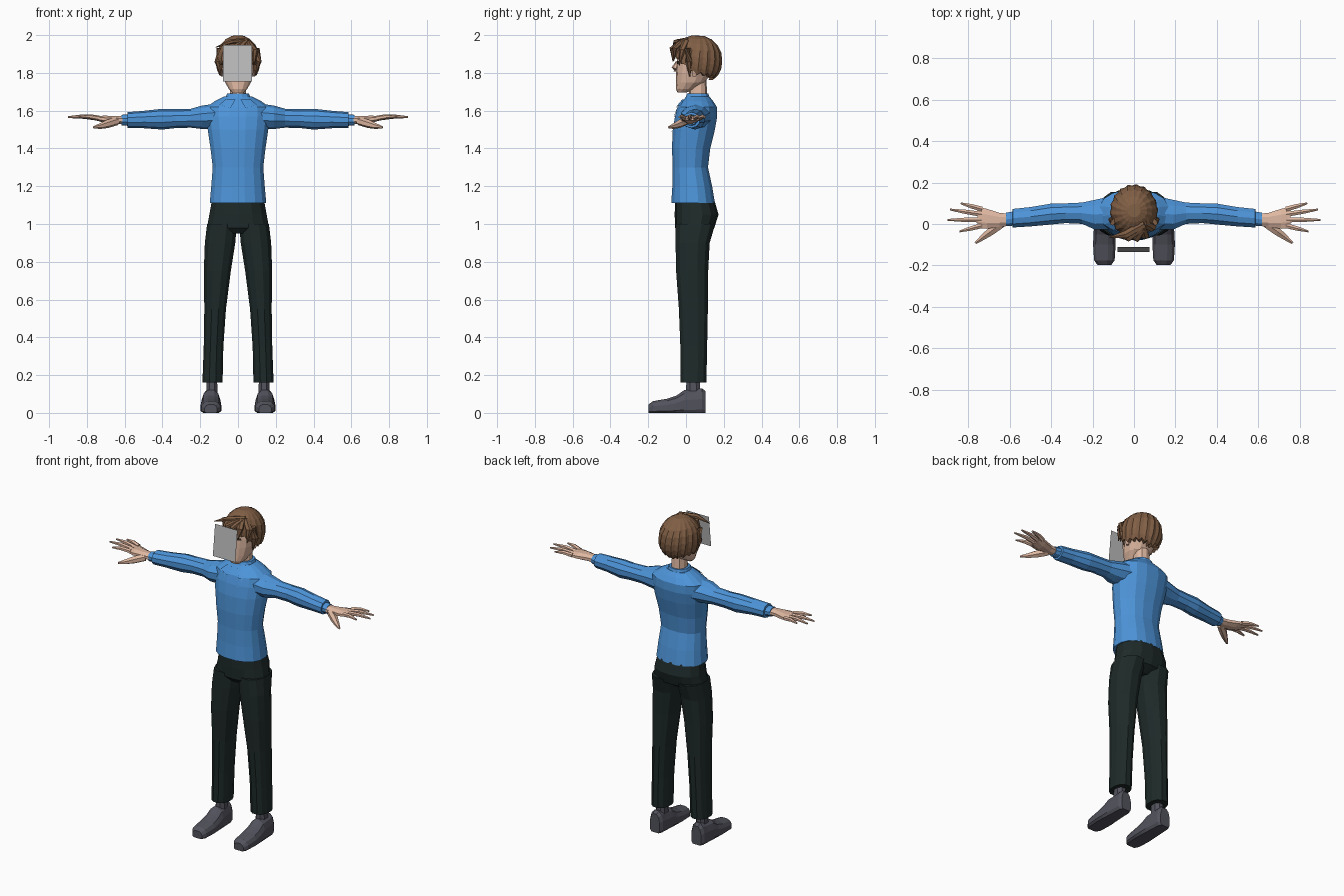
import bpy, bmesh
from math import sin, cos, pi, copysign, sqrt
from mathutils import Vector
from mathutils.bvhtree import BVHTree

cube = bpy.data.objects.get("Cube")
if cube:
    bpy.data.objects.remove(cube)


def material(name, rgb):
    m = bpy.data.materials.new(name)
    m.use_nodes = True
    color = (*rgb, 1)
    m.diffuse_color = color
    node = next(n for n in m.node_tree.nodes if n.type == 'BSDF_PRINCIPLED')
    node.inputs["Base Color"].default_value = color
    return m


SHIRT = material("shirt blue", (0.075, 0.30, 0.70))
PANTS = material("trouser black green", (0.013, 0.023, 0.022))
HAIR = material("hair brown", (0.22, 0.115, 0.06))
SKIN = material("skin", (0.74, 0.48, 0.36))
SHOE = material("shoe grey", (0.085, 0.085, 0.11))
PLATE = material("plate grey", (0.50, 0.50, 0.50))
DARK = material("eye dark", (0.03, 0.02, 0.015))


def finish(name, bm, mat, mirror=False):
    """Turn a bmesh into a named object, optionally mirrored across x."""
    me = bpy.data.meshes.new(name)
    bm.to_mesh(me)
    bm.free()
    me.materials.append(mat)
    ob = bpy.data.objects.new(name, me)
    bpy.context.collection.objects.link(ob)
    if mirror:
        ob.modifiers.new("Mirror", 'MIRROR')
    return ob


def ellipse(center, u, v, n=12, power=2.0):
    """Superellipse ring of n points spanned by the vectors u and v."""
    pts = []
    for i in range(n):
        a = 2 * pi * (i + 0.5) / n
        c, s = cos(a), sin(a)
        c, s = (copysign(abs(k) ** (2 / power), k) for k in (c, s))
        pts.append(Vector(center) + Vector(u) * c + Vector(v) * s)
    return pts


def bridge(bm, rings, caps=(True, True)):
    loops = [[bm.verts.new(p) for p in r] for r in rings]
    n = len(loops[0])
    faces = []
    for a, b in zip(loops, loops[1:]):
        for i in range(n):
            j = (i + 1) % n
            faces.append(bm.faces.new((a[i], a[j], b[j], b[i])))
    for loop, cap in ((loops[0], caps[0]), (loops[-1], caps[1])):
        if cap:
            faces.append(bm.faces.new(loop))
    bmesh.ops.recalc_face_normals(bm, faces=faces)


def stack(bm, rows, n=12, power=2.3):
    """Upright loft from rows of z, x min, x max, y front, y back."""
    bridge(bm, [ellipse(((a + b) / 2, (f + k) / 2, z), ((b - a) / 2, 0, 0),
                        (0, (k - f) / 2, 0), n, power)
                for z, a, b, f, k in rows])


def tube(bm, path, radii, n=6, flat=1.0):
    """Tapered limb along a path, flattened along its upward side."""
    pts = [Vector(p) for p in path]
    rings = []
    for i, p in enumerate(pts):
        d = (pts[min(i + 1, len(pts) - 1)] - pts[max(i - 1, 0)]).normalized()
        side = d.cross(Vector((0, 0, 1))).normalized()
        rings.append(ellipse(p, side * radii[i], side.cross(d) * radii[i] * flat, n))
    bridge(bm, rings)


def decal(bm, tree, quad, nu=6, nv=2, lift=0.005):
    """Thin patch laid on the front of a part; quad corners are (x, z)."""
    a, b, c, d = (Vector(q) for q in quad)
    grid = []
    for i in range(nu + 1):
        row = []
        for j in range(nv + 1):
            q = a.lerp(b, i / nu).lerp(d.lerp(c, i / nu), j / nv)
            p = Vector((q.x, -1, q.y))
            hit = tree.ray_cast(p, Vector((0, 1, 0)))[0] or tree.find_nearest(p)[0]
            row.append(bm.verts.new(hit - Vector((0, lift, 0))))
        grid.append(row)
    for r, s in zip(grid, grid[1:]):
        for j in range(nv):
            bm.faces.new((r[j], s[j], s[j + 1], r[j + 1]))


# Torso
bm = bmesh.new()
torso = [(1.11, .152, -.08, .155), (1.2, .144, -.074, .14), (1.3, .136, -.072, .118),
         (1.4, .148, -.076, .13), (1.5, .163, -.072, .155), (1.57, .172, -.06, .167),
         (1.62, .17, -.045, .165), (1.65, .125, -.02, .145), (1.675, .075, .0, .125)]
stack(bm, [(z, -w, w, f, k) for z, w, f, k in torso], 16)
chest = BVHTree.FromBMesh(bm)
finish("shirt_torso", bm, SHIRT)

# Neckline, collar flaps and front seam
bm = bmesh.new()
decal(bm, chest, [(.08, 1.645), (.0, 1.465), (.0, 1.485), (.066, 1.645)], 8)
decal(bm, chest, [(.012, 1.66), (.04, 1.615), (.1, 1.63), (.065, 1.66)], 4, 3, .009)
finish("shirt_collar_flaps", bm, SHIRT, True)
bm = bmesh.new()
decal(bm, chest, [(-.003, 1.23), (-.003, 1.12), (.003, 1.12), (.003, 1.23)], 4, 1, .003)
finish("shirt_seam", bm, SHIRT)
bm = bmesh.new()
stack(bm, [(1.64, -.08, .08, -.02, .135), (1.69, -.06, .06, .005, .12)])
finish("shirt_collar", bm, SHIRT)

# Sleeves with a narrower inner cuff
bm = bmesh.new()
sleeve = [(.1, .055, 1.57, .085, .07), (.19, .045, 1.565, .075, .062),
          (.25, .052, 1.56, .054, .05), (.33, .052, 1.558, .05, .05),
          (.4, .048, 1.555, .053, .055), (.5, .035, 1.553, .049, .046),
          (.585, .028, 1.55, .047, .042), (.586, .026, 1.55, .036, .03),
          (.617, .022, 1.55, .034, .028)]
bridge(bm, [ellipse((x, y, z), (0, r, 0), (0, 0, h), 10) for x, y, z, r, h in sleeve])
finish("sleeves", bm, SHIRT, True)

# Hands
bm = bmesh.new()
palm = [(.6, .02, 1.55, .031, .023), (.65, .02, 1.552, .037, .022),
        (.71, .025, 1.555, .052, .02), (.755, .032, 1.56, .055, .012)]
bridge(bm, [ellipse((x, y, z), (0, r, 0), (0, 0, h), 8) for x, y, z, r, h in palm])
for base, tip in ((.072, (.836, .1)), (.047, (.888, .07)),
                  (.02, (.9, .02)), (-.008, (.842, -.036))):
    start = Vector((.735, base, 1.56))
    end = Vector((*tip, 1.566))
    tube(bm, [start, start.lerp(end, .5) + Vector((0, 0, .006)), end], [.014, .012, .005])
tube(bm, [(.64, .0, 1.545), (.69, -.035, 1.53), (.73, -.065, 1.518), (.765, -.092, 1.512)],
     [.022, .022, .015, .006])
finish("hands", bm, SKIN, True)

# Trousers
bm = bmesh.new()
stack(bm, [(z, -w, w, f, k) for z, w, f, k in (
    (.95, .1, -.03, .1), (.98, .168, -.058, .15), (1.05, .155, -.06, .172),
    (1.12, .142, -.058, .152))], 14)
finish("trouser_hips", bm, PANTS)
bm = bmesh.new()
stack(bm, [(.16, .08, .19, -.03, .11), (.35, .076, .183, -.032, .114),
           (.55, .062, .18, -.04, .118), (.75, .036, .183, -.055, .12),
           (.9, .012, .178, -.058, .128), (1.0, .004, .166, -.058, .158)])
finish("trouser_legs", bm, PANTS, True)

# Ankles and shoes
bm = bmesh.new()
stack(bm, [(.09, .105, .172, -.005, .08), (.2, .11, .165, .002, .073)], 8)
finish("ankles", bm, SHOE, True)
bm = bmesh.new()
rings = []
for y, w, h in ((-.198, .034, .045), (-.175, .051, .062), (-.1, .056, .075), (-.05, .054, .092),
                (-.01, .051, .12), (.05, .047, .125), (.085, .045, .13), (.103, .034, .115)):
    ring = ellipse((.143, y, .35 * h), (w, 0, 0), (0, 0, .67 * h), 12, 2.4)
    for p in ring:
        p.z = max(p.z, 0)
    rings.append(ring)
bridge(bm, rings)
finish("shoes", bm, SHOE, True)

# Head, neck, nose and ears
bm = bmesh.new()
stack(bm, [(z, -w, w, f, k) for z, w, f, k in (
    (1.695, .03, -.045, .0), (1.715, .05, -.053, .05), (1.75, .07, -.052, .1),
    (1.8, .083, -.052, .135), (1.85, .089, -.05, .155), (1.92, .085, -.042, .16),
    (1.97, .05, .0, .11))], 14)
face = BVHTree.FromBMesh(bm)
finish("head", bm, SKIN)
bm = bmesh.new()
stack(bm, [(1.64, -.048, .048, .01, .115), (1.76, -.042, .042, .02, .108)], 10)
finish("neck", bm, SKIN)
bm = bmesh.new()
tube(bm, [(0, -.046, 1.86), (0, -.06, 1.825), (0, -.058, 1.808)], [.007, .017, .01], 6)
finish("nose", bm, SKIN)
bm = bmesh.new()
stack(bm, [(1.78, .078, .09, .035, .055), (1.82, .08, .103, .03, .068),
           (1.85, .08, .103, .03, .065)], 8)
finish("ears", bm, SKIN, True)

# Eyes, brows and mouth
bm = bmesh.new()
decal(bm, face, [(.02, 1.848), (.05, 1.848), (.048, 1.862), (.024, 1.862)], 3, 1, .003)
finish("eyes", bm, DARK, True)
bm = bmesh.new()
decal(bm, face, [(.015, 1.876), (.06, 1.88), (.055, 1.89), (.015, 1.886)], 4, 1, .004)
finish("brows", bm, HAIR, True)
bm = bmesh.new()
decal(bm, face, [(-.022, 1.755), (.022, 1.755), (.022, 1.759), (-.022, 1.759)], 4, 1, .002)
finish("mouth", bm, DARK)

# Hair cap: ridged strands swept down from the crown to a jagged hem
COLS = 36


def strand_point(col, t, inset=1.0):
    a = 2 * pi * col / COLS + .25 * (1 - t)
    front, odd = max(0, -sin(a)), col % 2
    hem = 1.757 + .03 * abs(cos(a)) + .13 * front ** 1.5 + .016 * odd
    z = 2.0 - (2.0 - hem) * (1 - cos(t * pi / 2)) ** .9
    u = abs(z - 1.87) / .131
    r = sqrt(max(0, 1 - u ** (2 if z > 1.87 else 2.6))) * (.97 if odd else 1.02) * inset
    return Vector((.115 * r * cos(a), .06 + .13 * r * sin(a), z))


bm = bmesh.new()
rows = [[strand_point(c, t) for c in range(COLS)] for t in (.1, .25, .4, .55, .7, .82, .92, 1)]
rows.append([strand_point(c, 1, .72) for c in range(COLS)])
bridge(bm, rows, (True, False))
finish("hair_cap", bm, HAIR)

# Loose locks: swept fringe, side tips and sideburns
bm = bmesh.new()
locks = [((.05, -.0, 1.975), (-.04, -.05, 1.965), (-.118, -.065, 1.935)),
         ((.03, -.02, 1.97), (-.03, -.066, 1.93), (-.06, -.066, 1.865)),
         ((.04, -.02, 1.97), (.01, -.07, 1.93), (-.015, -.068, 1.86)),
         ((.04, -.02, 1.97), (.055, -.06, 1.93), (.045, -.064, 1.865)),
         ((.05, -.0, 1.97), (.092, -.02, 1.92), (.085, -.035, 1.84))]
locks += [((s * .1, .01, 1.93), (s * .108, .015, 1.86), (s * .088, .02, 1.78)) for s in (-1, 1)]
for lock in locks:
    tube(bm, lock, [.02, .021, .003], 6, .6)
finish("hair_locks", bm, HAIR)

# Flat tilted plate floating before the face
bm = bmesh.new()
corners = ((-.08, -.134, 1.755), (.075, -.134, 1.755), (.075, -.112, 1.947), (-.08, -.112, 1.947))
bm.faces.new([bm.verts.new(c) for c in corners])
finish("face_plate", bm, PLATE)
